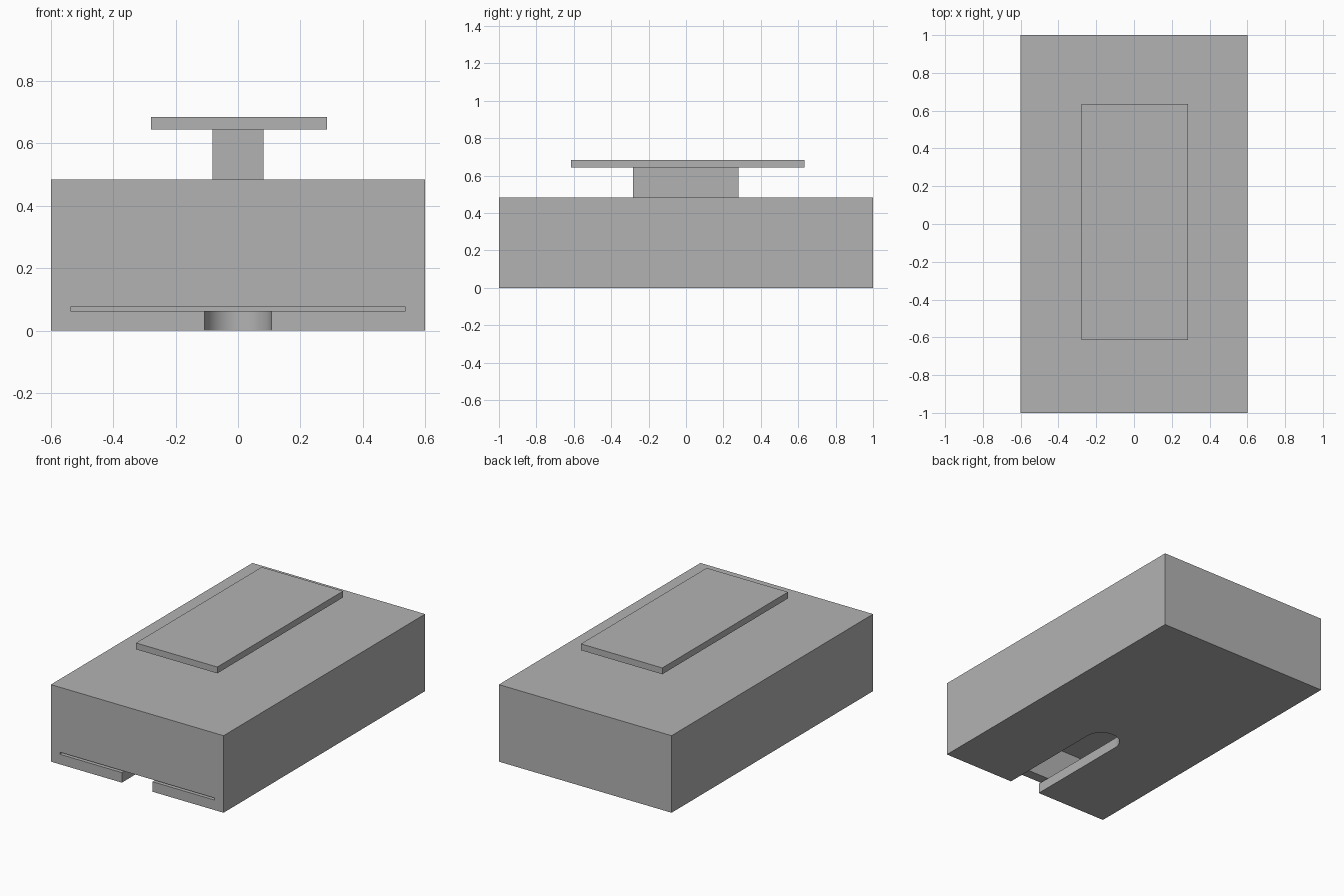
import bpy, bmesh, math

cube = bpy.data.objects.get("Cube")
if cube:
    bpy.data.objects.remove(cube, do_unlink=True)

grey = bpy.data.materials.new("plain grey")
grey.use_nodes = True
colour = (0.45, 0.45, 0.45, 1)
grey.diffuse_color = colour
grey.node_tree.nodes["Principled BSDF"].inputs["Base Color"].default_value = colour


def prism(name, outline, z0, z1):
    """Extrude a flat outline upward into a closed solid."""
    bm = bmesh.new()
    base = bm.faces.new([bm.verts.new((x, y, z0)) for x, y in outline])
    top = bmesh.ops.extrude_face_region(bm, geom=[base])["geom"]
    verts = [v for v in top if isinstance(v, bmesh.types.BMVert)]
    bmesh.ops.translate(bm, vec=(0, 0, z1 - z0), verts=verts)
    bmesh.ops.recalc_face_normals(bm, faces=bm.faces)
    mesh = bpy.data.meshes.new(name)
    bm.to_mesh(mesh)
    bm.free()
    mesh.materials.append(grey)
    obj = bpy.data.objects.new(name, mesh)
    bpy.context.collection.objects.link(obj)
    return obj


def box(name, x0, x1, y0, y1, z0, z1):
    return prism(name, [(x0, y0), (x1, y0), (x1, y1), (x0, y1)], z0, z1)


def cut(target, cutter):
    """Subtract the cutter, then discard it."""
    cutter.hide_render = True
    mod = target.modifiers.new("cut", "BOOLEAN")
    mod.operation = "DIFFERENCE"
    mod.solver = "EXACT"
    mod.object = cutter
    bpy.context.view_layer.objects.active = target
    bpy.ops.object.modifier_apply(modifier=mod.name)
    bpy.data.objects.remove(cutter, do_unlink=True)


FLOOR = 0.063
INNER = 0.537
SLOT_R = 0.107
SLOT_Y = -0.3

# Hollow body with an enclosed chamber
body = box("body", -0.6, 0.6, -1, 1, 0, 0.484)
cut(body, box("chamber_cutter", -INNER, INNER, -0.935, 0.935, FLOOR, 0.303))

# Thin slit across the front wall, level with the chamber floor
cut(body, box("slit_cutter", -INNER, INNER, -1.1, -0.9, FLOOR, 0.076))

# Round-ended notch through the floor, open at the front
arc = [(SLOT_R * math.cos(a), SLOT_Y + SLOT_R * math.sin(a))
       for a in (math.pi * i / 32 for i in range(33))]
notch = [(-SLOT_R, -1.1), (SLOT_R, -1.1)] + arc
cut(body, prism("notch_cutter", notch, -0.1, 0.07))

# Raised stem and wide plate on top
stem = box("stem", -0.082, 0.082, -0.284, 0.282, 0.484, 0.644)
plate = box("top_plate", -0.279, 0.286, -0.614, 0.634, 0.644, 0.684)

# Smooth only the rounded end of the notch
bpy.ops.object.select_all(action="DESELECT")
body.select_set(True)
bpy.context.view_layer.objects.active = body
bpy.ops.object.shade_smooth_by_angle(angle=math.radians(30))
